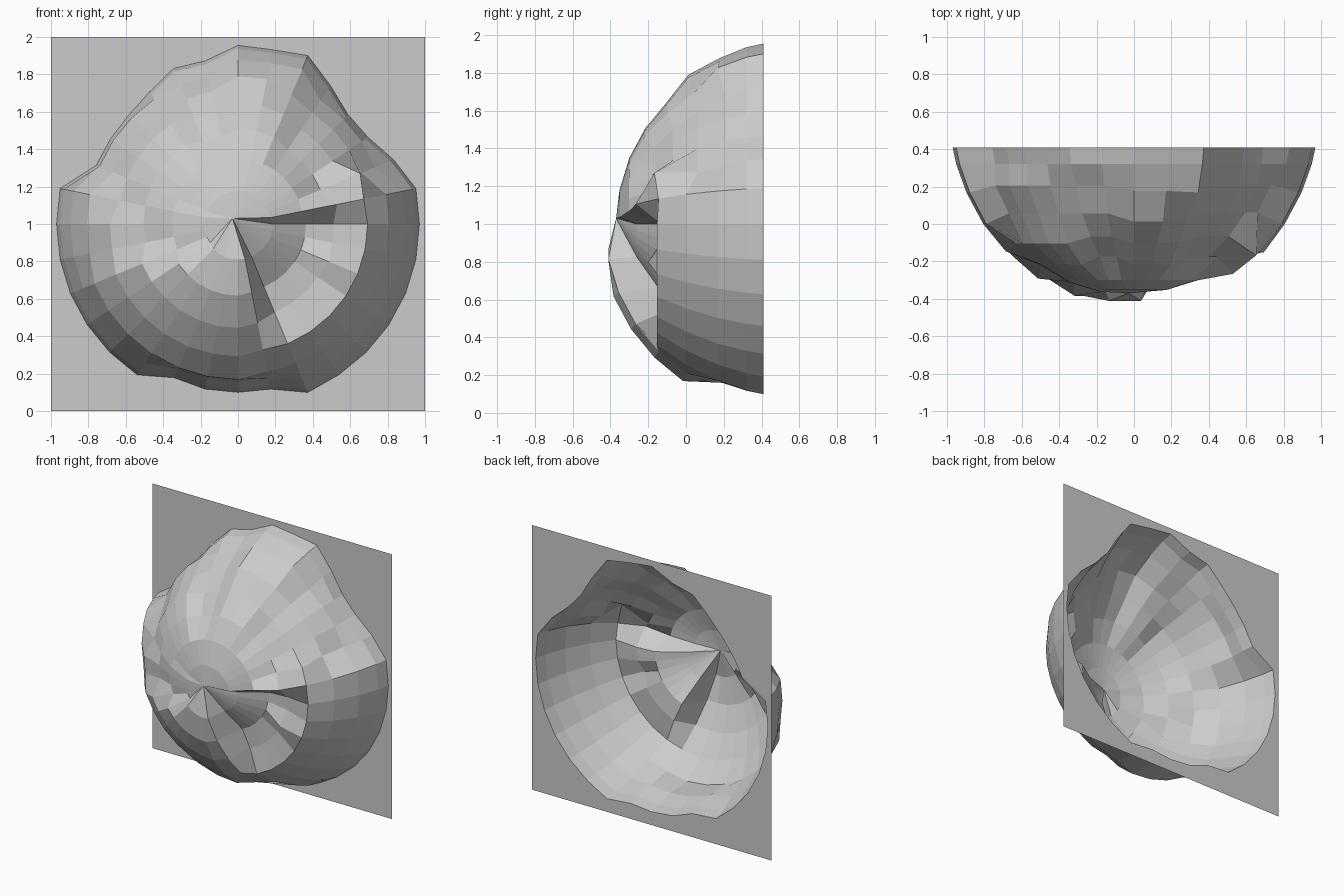
import bpy, bmesh
from math import sin, cos, pi

if "Cube" in bpy.data.objects:
    bpy.data.objects.remove(bpy.data.objects["Cube"])

N = 32                 # spokes of the half ball
BACK = 0.41            # plane of the backing plate
CY, CZ = 0.54, 1.0     # ball centre (behind the plate)

# opening radius at each spoke, counter-clockwise from +x
rim = [.97, .97, .90, .835, .83, .89, .975, .95, .955, .89, .90, .85, .825, .82, .82, .97,
       .97, .97, .97, .97, .97, .97, .89, .90, .90, .90, .975, .97, .97, .97, .97, .97]

# chipped patches: first/last spoke, first/last ring, ball radius there, push in +y
patches = [
    (0, 31, 1, 6, .97, 0),
    (1, 15, 1, 2, .91, 0), (6, 15, 3, 4, .91, 0),      # upper face, set back
    (2, 5, 3, 6, .86, 0), (6, 6, 4, 5, .90, 0),        # upper right hollow
    (7, 8, 5, 6, .95, 0), (9, 10, 3, 4, .86, 0),
    (9, 14, 5, 6, .87, 0),                              # upper left hollow
    (15, 19, 1, 2, .92, 0), (15, 17, 3, 3, .91, 0),
    (18, 24, 3, 5, 1.0, 0), (19, 24, 2, 2, 1.0, 0),    # lower bulge
    (22, 25, 6, 6, .91, 0),                             # ledge under the bulge
    (26, 32, 1, 1, .96, .14), (26, 32, 2, 2, .95, .19), # lower right crater
    (26, 32, 3, 3, .92, .09), (26, 32, 4, 4, .98, 0),
    (2, 2, 4, 4, 1.0, 0), (30, 30, 3, 3, .95, .05),
]
radius, push = {}, {}
for j0, j1, k0, k1, r, p in patches:
    for j in range(j0, j1 + 1):
        for k in range(k0, k1 + 1):
            radius[j % N, k], push[j % N, k] = r, p


def spoke(j, r, y):
    a = 2 * pi * j / N
    return (r * cos(a), y, CZ + r * sin(a))


def make(name, bm):
    bmesh.ops.recalc_face_normals(bm, faces=bm.faces)
    me = bpy.data.meshes.new(name)
    bm.to_mesh(me)
    bm.free()
    ob = bpy.data.objects.new(name, me)
    bpy.context.collection.objects.link(ob)
    return ob


def bridge(bm, a, b):
    for j in range(N):
        i = (j + 1) % N
        bm.faces.new((a[j], a[i], b[i], b[j]))


# chipped half-ball shell, open at the back
bm = bmesh.new()
pole = bm.verts.new((-.03, -.37, 1.03))
rings = []
for k in range(1, 7):
    t = pi * k / 16
    rings.append([bm.verts.new(spoke(j, radius[j, k] * sin(t),
                  CY - radius[j, k] * cos(t) + push[j, k])) for j in range(N)])
rings.append([bm.verts.new(spoke(j, rim[j] * .98, .32)) for j in range(N)])
rings.append([bm.verts.new(spoke(j, rim[j], BACK)) for j in range(N)])
for j in range(N):
    bm.faces.new((pole, rings[0][j], rings[0][(j + 1) % N]))
for a, b in zip(rings, rings[1:]):
    bridge(bm, a, b)
make("chipped_dome", bm)

# thin square plate with the opening cut out
bm = bmesh.new()
inner = [bm.verts.new(spoke(j, rim[j], BACK)) for j in range(N)]
outer = []
for j in range(N):
    a = 2 * pi * j / N
    outer.append(bm.verts.new(spoke(j, 1 / max(abs(cos(a)), abs(sin(a))), BACK)))
bridge(bm, inner, outer)
make("backing_plate", bm)
